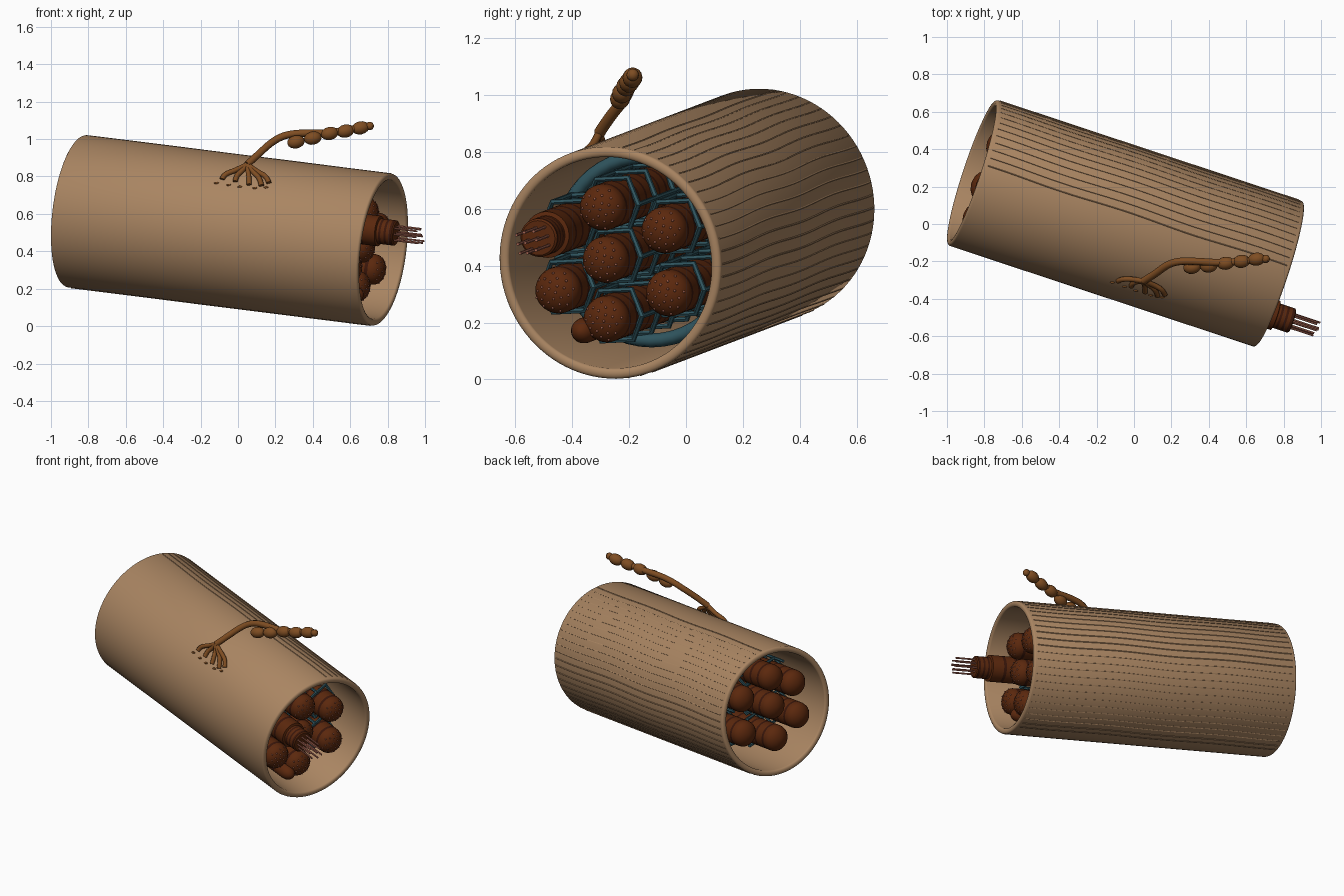
import bpy, bmesh, math, random
from mathutils import Vector, Matrix

if "Cube" in bpy.data.objects:
    bpy.data.objects.remove(bpy.data.objects["Cube"])

random.seed(4)

# Bundle frame: u sideways, v up, s along the axis (s = 0 is the front opening)
FRONT = Vector((0.765, -0.265, 0.41))
D = (FRONT - Vector((-0.865, 0.275, 0.615))).normalized()
U = Vector((-D.y, D.x, 0)).normalized()
V = D.cross(U)
M = Matrix((U, V, D)).transposed().to_4x4()
M.translation = FRONT
R, LEN = 0.41, 1.72


def mat(name, r, g, b):
    m = bpy.data.materials.new(name)
    m.diffuse_color = (r, g, b, 1)
    m.use_nodes = True
    m.node_tree.nodes["Principled BSDF"].inputs["Base Color"].default_value = m.diffuse_color
    return m


TAN = mat("sheath_tan", 0.40, 0.235, 0.122)
RED = mat("fibre_red_brown", 0.105, 0.021, 0.004)
DARK = mat("band_dark_red", 0.042, 0.008, 0.003)
TEAL = mat("capillary_teal", 0.028, 0.088, 0.11)
NERVE = mat("nerve_brown", 0.21, 0.074, 0.016)
PINK = mat("filament_pink", 0.40, 0.135, 0.09)


def smooth(ob, angle=40):
    bpy.ops.object.select_all(action='DESELECT')
    ob.select_set(True)
    bpy.context.view_layer.objects.active = ob
    bpy.ops.object.shade_smooth_by_angle(angle=math.radians(angle))


def finish(bm, name, mats, angle=40):
    me = bpy.data.meshes.new(name)
    bmesh.ops.recalc_face_normals(bm, faces=bm.faces[:])
    bm.to_mesh(me)
    bm.free()
    ob = bpy.data.objects.new(name, me)
    bpy.context.collection.objects.link(ob)
    for m in mats:
        me.materials.append(m)
    smooth(ob, angle)


def lathe(name, profile, mats, u=0, v=0, n=32, closed=False):
    """Spin (radius, s, material) points round a line parallel to the axis."""
    bm = bmesh.new()
    rings = []
    for r, s, _ in profile:
        rings.append([bm.verts.new(M @ Vector((u + r * math.cos(a), v + r * math.sin(a), s)))
                      for a in (math.tau * i / n for i in range(n))])
    count = len(rings) if closed else len(rings) - 1
    for k in range(count):
        a, b = rings[k], rings[(k + 1) % len(rings)]
        for i in range(n):
            j = (i + 1) % n
            bm.faces.new((a[i], a[j], b[j], b[i])).material_index = profile[k][2]
    if not closed:
        bm.faces.new(rings[0])
        bm.faces.new(rings[-1])
    finish(bm, name, mats)


def tubes(name, paths, radius, m, cyclic=False, kind='POLY', res=2, local=True):
    """Round tubes along paths of points, joined in one object."""
    cu = bpy.data.curves.new(name, 'CURVE')
    cu.dimensions = '3D'
    cu.bevel_depth, cu.bevel_resolution, cu.use_fill_caps = radius, res, True
    for path in paths:
        sp = cu.splines.new(kind)
        sp.points.add(len(path) - 1)
        for p, co in zip(sp.points, path):
            co = Vector(co)
            p.co = (*(M @ co if local else co), 1)
        sp.use_cyclic_u = cyclic
        if kind == 'NURBS':
            sp.order_u, sp.use_endpoint_u, sp.resolution_u = 3, True, 6
    ob = bpy.data.objects.new(name, cu)
    bpy.context.collection.objects.link(ob)
    cu.materials.append(m)
    bpy.ops.object.select_all(action='DESELECT')
    ob.select_set(True)
    bpy.context.view_layer.objects.active = ob
    bpy.ops.object.convert(target='MESH')
    smooth(bpy.context.object, 50)


def blobs(name, items, m, seg=16):
    """Ellipsoids, one for each matrix, joined in one object."""
    bm = bmesh.new()
    for mx in items:
        bmesh.ops.create_uvsphere(bm, u_segments=seg, v_segments=max(4, seg // 2), radius=1, matrix=mx)
    finish(bm, name, [m], 60)


# Sheath: open tube with a wall and rounded rims
lip = [(R - 0.018 + 0.018 * math.cos(t), 0.012 * math.sin(t)) for t in (math.pi * k / 6 for k in range(7))]
lathe("sheath", [(r, s, 0) for r, s in lip] + [(r, -LEN - s, 0) for r, s in reversed(lip)],
      [TAN], n=96, closed=True)

# Fine wavy ridges along the back half of the sheath
lines = []
for i in range(28):
    a0 = math.radians(82 - 172 * i / 27)
    path = []
    for k in range(49):
        s = -0.012 - (LEN - 0.024) * k / 48
        a = a0 + 0.009 * math.sin(s * 8.5)
        path.append((R * math.cos(a), R * math.sin(a), s))
    lines.append(path)
tubes("sheath_ridges", lines, 0.003, TAN, res=0)

# Fibres: one in the middle and six round it, with dark bands
FR, TIP, DOME, BACK = 0.082, -0.025, 0.06, 0.03 - LEN


def fibre(name, u, v, r, back=BACK, stripped=False):
    prof = [(r * math.sin(t), back + DOME * (1 - math.cos(t)), 0) for t in (0.12, 0.5, 0.9, 1.25)]
    prof.append((r, back + DOME, 0))
    end = 0.05 if stripped else TIP - DOME
    s = back + DOME + 0.015
    while s < end - 0.03:
        prof += [(r, s, 1), (r, s + 0.018, 0)]
        s += 0.075
    if stripped:
        q, f = 0.068, end + 0.004
        prof += [(r, end, 0), (q, f, 0)]
        for k in range(3):
            prof += [(q, f + 0.012 + 0.03 * k, 1), (q, f + 0.024 + 0.03 * k, 0)]
        prof += [(q, 0.14, 0), (0.9 * q, 0.146, 0)]
    else:
        prof.append((r, end, 0))
        prof += [(r * math.cos(t), end + DOME * math.sin(t), 0) for t in (0.35, 0.7, 1.05, 1.35, 1.5)]
    lathe(name, prof, [RED, DARK], u, v)


CENTRES = [(-0.047, 0.0), (-0.215, 0.105), (-0.05, 0.185), (0.175, 0.105),
           (0.182, -0.118), (-0.052, -0.21), (-0.227, -0.108)]
dots = []
for i, (u, v) in enumerate(CENTRES):
    fibre("fibre_%d" % i, u, v, FR, stripped=(i == 1))
    if i == 1:
        continue
    # Pale filament ends dotted over the front dome
    for k in range(26):
        q = 0.92 * math.sqrt((k + 0.5) / 26)
        a = k * 2.4
        s = TIP - DOME + DOME * math.sqrt(1 - q * q)
        p = M @ Vector((u + FR * q * math.cos(a), v + FR * q * math.sin(a), s))
        dots.append(Matrix.Translation(p) @ Matrix.Scale(0.0045, 4))
blobs("filament_ends", dots, PINK, seg=6)
fibre("small_fibre", -0.135, -0.25, 0.045, back=-0.4)

# Bare filaments sticking out of the stripped fibre
u1, v1 = CENTRES[1]
rods = [[(u1, v1, 0.1), (u1, v1, 0.295)]]
for k in range(8):
    a = math.tau * k / 8 + 0.2
    q = 0.046 if k % 2 else 0.036
    x, y = u1 + q * math.cos(a), v1 + q * math.sin(a)
    rods.append([(x, y, 0.1), (x, y, random.uniform(0.27, 0.3))])
tubes("bare_filaments", rods, 0.0055, PINK, res=1)

# Capillary net: hexagonal loops round each fibre, joined lengthwise
loops, links = [], []
for u, v in CENTRES:
    corner = [(u + 0.102 * math.cos(math.radians(60 * k)), v + 0.102 * math.sin(math.radians(60 * k)))
              for k in range(6)]
    for j in range(7):
        s = -0.2 - j * 0.2
        loops.append([(x, y, s + 0.025 * (-1) ** k) for k, (x, y) in enumerate(corner)])
    for x, y in corner[::2]:
        links.append([(x, y, -0.18), (x, y, -LEN + 0.25)])
tubes("capillary_loops", loops, 0.011, TEAL, cyclic=True, res=1)
tubes("capillary_links", links, 0.009, TEAL, res=1)
ring = [[(0.325 * math.cos(math.tau * k / 48), 0.325 * math.sin(math.tau * k / 48), s) for k in range(48)]
        for s in (-0.42, -LEN + 0.5)]
tubes("capillary_rings", ring, 0.025, TEAL, cyclic=True)


# Nerve: stem rising from the sheath, spreading roots and a beaded tail
def on_sheath(x, z, lift=0.0):
    """Point on the front of the sheath at the given x and z."""
    lo, hi = -2.0, FRONT.y + D.y / D.x * (x - FRONT.x)
    for _ in range(40):
        mid = (lo + hi) / 2
        w = Vector((x, mid, z)) - FRONT
        if (w - D * w.dot(D)).length > R + lift:
            lo = mid
        else:
            hi = mid
    return Vector((x, hi, z))


hub = Vector((0.05, -0.305, 0.865))
tail = [(0.31, -0.232, 0.985), (0.40, -0.225, 1.005), (0.49, -0.210, 1.03),
        (0.575, -0.200, 1.043), (0.655, -0.188, 1.06)]
tubes("nerve_stem", [[hub, (0.11, -0.27, 0.92), (0.18, -0.215, 0.985), (0.25, -0.197, 1.022),
                      (0.34, -0.20, 1.033), (0.45, -0.208, 1.03), (0.575, -0.200, 1.045),
                      (0.715, -0.185, 1.073)]], 0.020, NERVE, kind='NURBS', local=False)
ends = [(-0.085, 0.785), (-0.015, 0.772), (0.06, 0.755), (0.125, 0.75), (0.165, 0.765)]
roots = [[hub, on_sheath(hub.x + (x - hub.x) * 0.45, hub.z + (z - hub.z) * 0.4, 0.02),
          on_sheath(hub.x + (x - hub.x) * 0.92, hub.z + (z - hub.z) * 0.65, 0.014),
          on_sheath(x, z, 0.004)] for x, z in ends]
tubes("nerve_roots", roots, 0.014, NERVE, kind='NURBS', local=False)

turn = Vector((0.345, 0.044, 0.075)).to_track_quat('X', 'Z').to_matrix().to_4x4()
beads = [Matrix.Translation(p) @ turn @ Matrix.Diagonal((0.048, 0.035, 0.035, 1)) for p in tail]
beads.append(Matrix.Translation((0.705, -0.187, 1.07)) @ Matrix.Scale(0.022, 4))
blobs("nerve_beads", beads, NERVE)

# Small contact spots at the root tips
spots = []
for x, z in ((-0.115, 0.765), (-0.05, 0.755), (0.01, 0.745), (0.09, 0.738), (0.15, 0.742)):
    spots.append(Matrix.Translation(on_sheath(x, z)) @ Matrix.Diagonal((0.014, 0.007, 0.006, 1)))
blobs("nerve_spots", spots, NERVE, seg=10)
